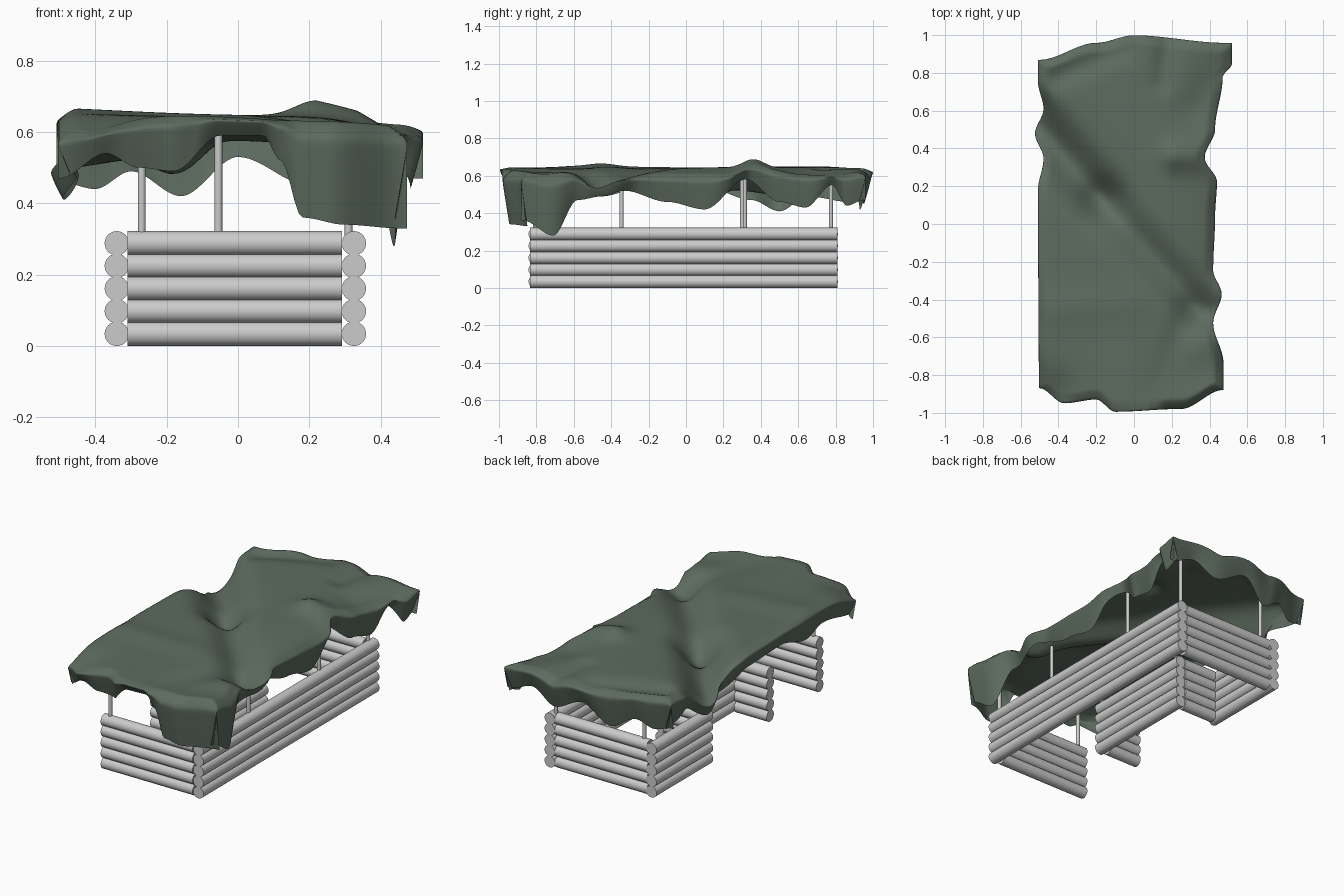
import bpy, bmesh, math
from mathutils import Vector

if "Cube" in bpy.data.objects:
    bpy.data.objects.remove(bpy.data.objects["Cube"])


def mat(name, col):
    m = bpy.data.materials.new(name)
    m.diffuse_color = (*col, 1)
    m.use_nodes = True
    m.node_tree.nodes["Principled BSDF"].inputs["Base Color"].default_value = m.diffuse_color
    return m


GREY = mat("pale_grey_wood", (0.60, 0.60, 0.60))
GREEN = mat("canvas_green", (0.110, 0.148, 0.115))


def finish(bm, name, material, angle=40):
    me = bpy.data.meshes.new(name)
    bm.to_mesh(me)
    bm.free()
    ob = bpy.data.objects.new(name, me)
    bpy.context.collection.objects.link(ob)
    me.materials.append(material)
    bpy.context.view_layer.objects.active = ob
    ob.select_set(True)
    bpy.ops.object.shade_smooth_by_angle(angle=math.radians(angle))
    ob.select_set(False)
    return ob


def rod(bm, a, b, r, sides):
    a, b = Vector(a), Vector(b)
    d = b - a
    m = d.to_track_quat('Z', 'Y').to_matrix().to_4x4()
    m.translation = (a + b) / 2
    bmesh.ops.create_cone(bm, cap_ends=True, segments=sides, radius1=r,
                          radius2=r, depth=d.length, matrix=m)


# Log walls: five stacked logs each, with an entrance recess on the left
walls = {
    "right_wall": ((0.325, -0.835), (0.325, 0.81)),
    "front_wall": ((-0.31, -0.808), (0.292, -0.808)),
    "back_wall": ((-0.31, 0.778), (0.292, 0.778)),
    "left_wall": ((-0.34, 0.28), (-0.34, 0.81)),
    "recess_back_wall": ((-0.31, 0.31), (-0.09, 0.31)),
    "recess_inner_wall": ((-0.065, -0.375), (-0.065, 0.33)),
    "recess_front_wall": ((-0.31, -0.345), (-0.095, -0.345)),
}
for name, (a, b) in walls.items():
    bm = bmesh.new()
    for i in range(5):
        z = 0.034 + i * 0.0635
        rod(bm, (*a, z), (*b, z), 0.034, 32)
    finish(bm, name, GREY)


# Canvas helpers: smooth interpolation along a profile, distance to a crease
def interp(pts, t):
    if t <= pts[0][0]:
        return pts[0][1]
    for (a, p), (b, q) in zip(pts, pts[1:]):
        if t <= b:
            k = (t - a) / (b - a)
            return p + (q - p) * k * k * (3 - 2 * k)
    return pts[-1][1]


def seg(x, y, x1, y1, x2, y2):
    dx, dy = x2 - x1, y2 - y1
    t = max(0, min(1, ((x - x1) * dx + (y - y1) * dy) / (dx * dx + dy * dy)))
    return math.hypot(x - x1 - t * dx, y - y1 - t * dy), t


# Creases and ridges: x1, y1, x2, y2, start height, end height, width
FOLDS = [
    (-0.55, 0.56, -0.18, 0.14, -0.16, -0.10, 0.12),
    (-0.18, 0.14, 0.36, -0.46, -0.06, -0.08, 0.10),
    (0.47, 0.18, 0.47, -0.45, -0.04, -0.05, 0.16),
    (0.30, -0.45, 0.08, -0.95, -0.03, 0.0, 0.08),
    (-0.45, -0.45, 0.0, -0.42, 0.015, 0.01, 0.10),
    (0.22, 0.36, 0.36, 0.36, 0.045, 0.02, 0.08),
    (-0.40, 0.78, -0.05, 0.93, -0.03, -0.02, 0.07),
    (0.15, 0.75, 0.18, 0.95, -0.02, -0.03, 0.06),
    (0.35, 0.62, 0.48, 0.80, -0.03, -0.03, 0.12),
    (0.15, -0.85, 0.45, -0.75, -0.005, -0.03, 0.12),
    (-0.55, -0.90, -0.45, -0.93, -0.07, -0.06, 0.15),
]


def top_z(x, y):
    z = 0.643 - 0.012 * x + 0.005 * math.sin(5 * x + 3 * y)
    for x1, y1, x2, y2, h1, h2, w in FOLDS:
        d, t = seg(x, y, x1, y1, x2, y2)
        z += (h1 + (h2 - h1) * t) * math.exp(-(d / w) ** 2)
    return max(z, 0.41)


# Outline of the canvas seen from above, and the height of its hanging hem
X_L = [(-.9, -.505), (.2, -.51), (.4, -.48), (.55, -.525), (.7, -.48), (.87, -.51)]
X_R = [(-.85, .475), (-.6, .42), (-.45, .465), (-.3, .42), (0, .43), (.2, .44),
       (.35, .375), (.5, .43), (.8, .47), (.88, .52)]
Y_F = [(-.5, -.87), (-.37, -.95), (-.2, -.93), (-.1, -.995), (.25, -.98), (.47, -.88)]
Y_B = [(-.5, .87), (-.2, .96), (0, 1.0), (.48, .96)]
H_L = [(-.9, .48), (-.6, .53), (-.45, .49), (-.2, .55), (.1, .54), (.35, .47),
       (.5, .41), (.65, .49), (.87, .46)]
H_R = [(-.95, .43), (-.87, .36), (-.71, .28), (-.58, .47), (-.45, .49), (-.33, .52),
       (-.1, .46), (.1, .42), (.32, .58), (.5, .46), (.64, .43), (.78, .55), (.86, .44),
       (.95, .47)]
H_F = [(-.5, .47), (-.37, .54), (-.28, .50), (-.18, .49), (-.05, .59), (.07, .59),
       (.12, .52), (.18, .36), (.3, .34), (.45, .33)]
H_B = [(-.5, .46), (-.4, .44), (-.3, .49), (-.16, .42), (0, .53), (.2, .45), (.35, .52),
       (.5, .47)]
HANG = 0.15   # cloth length that hangs down
TUCK = 0.035  # how far the hem swings back inwards


def bend(d):
    # cloth distance from the hem -> horizontal distance from the outline
    if d < HANG:
        return TUCK * (1 - d / HANG) ** 1.3
    return d - HANG


def canvas_point(u, v):
    # u, v in 0..1; cloth-space rectangle mapped into the outline
    W, L = 1 + 2 * HANG, 2 + 2 * HANG
    du, dv = min(u, 1 - u) * W, min(v, 1 - v) * L
    iu, iv = bend(du), bend(dv)
    fu = iu if u < 0.5 else 1 - iu
    fv = iv if v < 0.5 else 2 - iv
    y0 = fv - 1
    xl, xr = interp(X_L, y0), interp(X_R, y0)
    x = xl + (xr - xl) * fu
    yf, yb = interp(Y_F, x), interp(Y_B, x)
    y = yf + (yb - yf) * fv / 2
    z = top_z(x, y)
    # pull the surface down to the hem of the nearest side
    hem_x = interp(H_L if u < 0.5 else H_R, y)
    hem_y = interp(H_F if v < 0.5 else H_B, x)
    R = HANG + 0.055
    kx = max(0, 1 - du / R) ** 1.3
    ky = max(0, 1 - dv / R) ** 1.3
    drop = max(kx * max(0, z - hem_x), ky * max(0, z - hem_y))
    return x, y, z - drop


# Draped canvas sheet
NU, NV = 110, 180
bm = bmesh.new()
g = [[bm.verts.new(canvas_point(i / NU, j / NV)) for j in range(NV + 1)]
     for i in range(NU + 1)]
for i in range(NU):
    for j in range(NV):
        bm.faces.new((g[i][j], g[i + 1][j], g[i + 1][j + 1], g[i][j + 1]))
finish(bm, "draped_canvas", GREEN, 80)

# Support posts standing on the walls
for n, (x, y) in enumerate([(-.27, -.808), (.31, -.80), (.31, -.345), (.31, .315),
                            (.31, .775), (-.27, .775), (-.055, -.345), (-.055, .30)]):
    bm = bmesh.new()
    rod(bm, (x, y, 0.30), (x, y, min(0.6, top_z(x, y) - 0.01)), 0.011, 16)
    finish(bm, f"support_post_{n + 1}", GREY)
